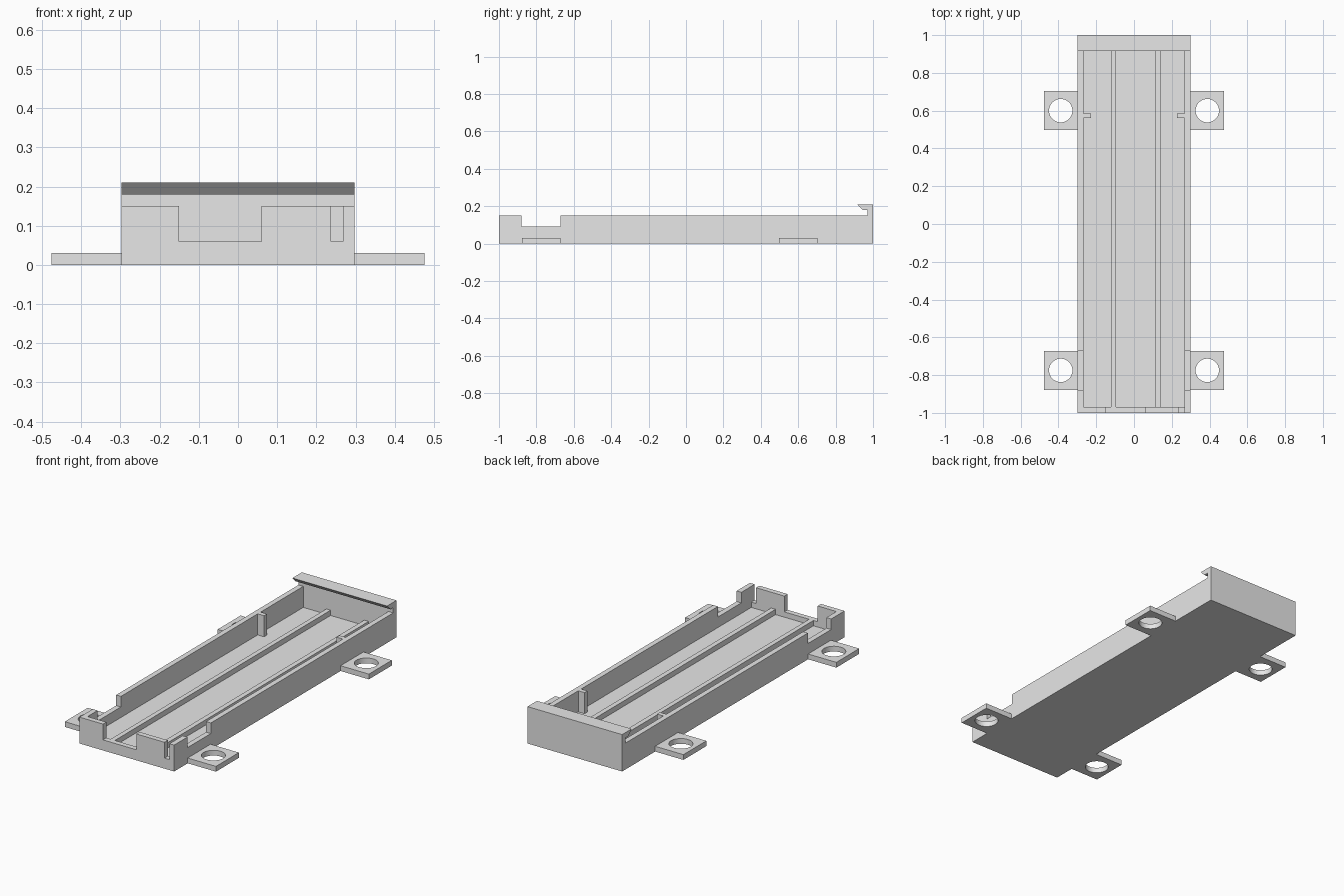
import bpy
import bmesh
from mathutils import Vector

cube = bpy.data.objects.get("Cube")
if cube:
    bpy.data.objects.remove(cube, do_unlink=True)

grey = bpy.data.materials.new("plain_grey")
grey.use_nodes = True
grey.diffuse_color = (0.8, 0.8, 0.8, 1)
grey.node_tree.nodes["Principled BSDF"].inputs["Base Color"].default_value = (0.8, 0.8, 0.8, 1)


def finish(name, bm):
    bmesh.ops.recalc_face_normals(bm, faces=bm.faces)
    mesh = bpy.data.meshes.new(name)
    bm.to_mesh(mesh)
    bm.free()
    mesh.materials.append(grey)
    obj = bpy.data.objects.new(name, mesh)
    bpy.context.scene.collection.objects.link(obj)
    return obj


def box(name, x, y, z):
    """Box from a (low, high) pair on each axis."""
    bm = bmesh.new()
    bmesh.ops.create_cube(bm, size=1)
    for v in bm.verts:
        v.co = Vector([lo + (c + 0.5) * (hi - lo) for c, (lo, hi) in zip(v.co, (x, y, z))])
    return finish(name, bm)


def extrude_x(name, profile, half):
    """Side profile of (y, z) points extruded across the width."""
    bm = bmesh.new()
    face = bm.faces.new([bm.verts.new((-half, y, z)) for y, z in profile])
    new = bmesh.ops.extrude_face_region(bm, geom=[face])["geom"]
    bmesh.ops.translate(bm, verts=[g for g in new if isinstance(g, bmesh.types.BMVert)],
                        vec=(2 * half, 0, 0))
    return finish(name, bm)


def cylinder(name, x, y, radius, depth):
    bm = bmesh.new()
    bmesh.ops.create_cone(bm, cap_ends=True, segments=48, radius1=radius, radius2=radius, depth=depth)
    bmesh.ops.translate(bm, verts=bm.verts, vec=(x, y, 0))
    return finish(name, bm)


def cut(obj, cutter):
    """Subtract the cutter, bake the result and drop the cutter."""
    mod = obj.modifiers.new("cut", "BOOLEAN")
    mod.operation = "DIFFERENCE"
    mod.solver = "EXACT"
    mod.object = cutter
    bpy.context.view_layer.update()
    graph = bpy.context.evaluated_depsgraph_get()
    mesh = bpy.data.meshes.new_from_object(obj.evaluated_get(graph))
    obj.modifiers.clear()
    obj.data = mesh
    bpy.data.objects.remove(cutter, do_unlink=True)


HALF, WALL, FLOOR, RIM = 0.298, 0.03, 0.03, 0.15
INNER = HALF - WALL

# Tray: side outline with lowered rim section and hooked back lip
tray = extrude_x("tray", [
    (-1, 0), (1, 0), (1, 0.21), (0.915, 0.21), (0.945, 0.18), (0.97, 0.18), (0.97, RIM),
    (-0.67, RIM), (-0.67, 0.09), (-0.88, 0.09), (-0.88, RIM), (-1, RIM)], HALF)
cut(tray, box("cavity", (-INNER, INNER), (-0.97, 0.97), (FLOOR, 0.165)))

# Front wall openings: wide notch and narrow slot
for lo, hi in ((-0.15, 0.06), (0.238, INNER)):
    cut(tray, box("opening", (lo, hi), (-1.1, -0.96), (0.06, 0.3)))

# Long rails on the floor
for name, lo, hi in (("right_rail", -0.123, -0.096), ("left_rail", 0.115, 0.143)):
    box(name, (lo, hi), (-0.97, 0.97), (FLOOR, 0.06))

# Upright stops and drilled mounting tabs on both sides
for side, s in (("left", 1), ("right", -1)):
    box(side + "_stop", sorted((s * INNER, s * 0.228)), (0.56, 0.586), (FLOOR, RIM))
    for end, y in (("back", 0.6), ("front", -0.775)):
        tab = box(f"{end}_{side}_mounting_tab", sorted((s * HALF, s * 0.476)),
                  (y - 0.103, y + 0.103), (0, 0.03))
        cut(tab, cylinder("hole", s * 0.388, y, 0.062, 0.2))
        bpy.ops.object.select_all(action="DESELECT")
        tab.select_set(True)
        bpy.context.view_layer.objects.active = tab
        bpy.ops.object.shade_smooth_by_angle()
